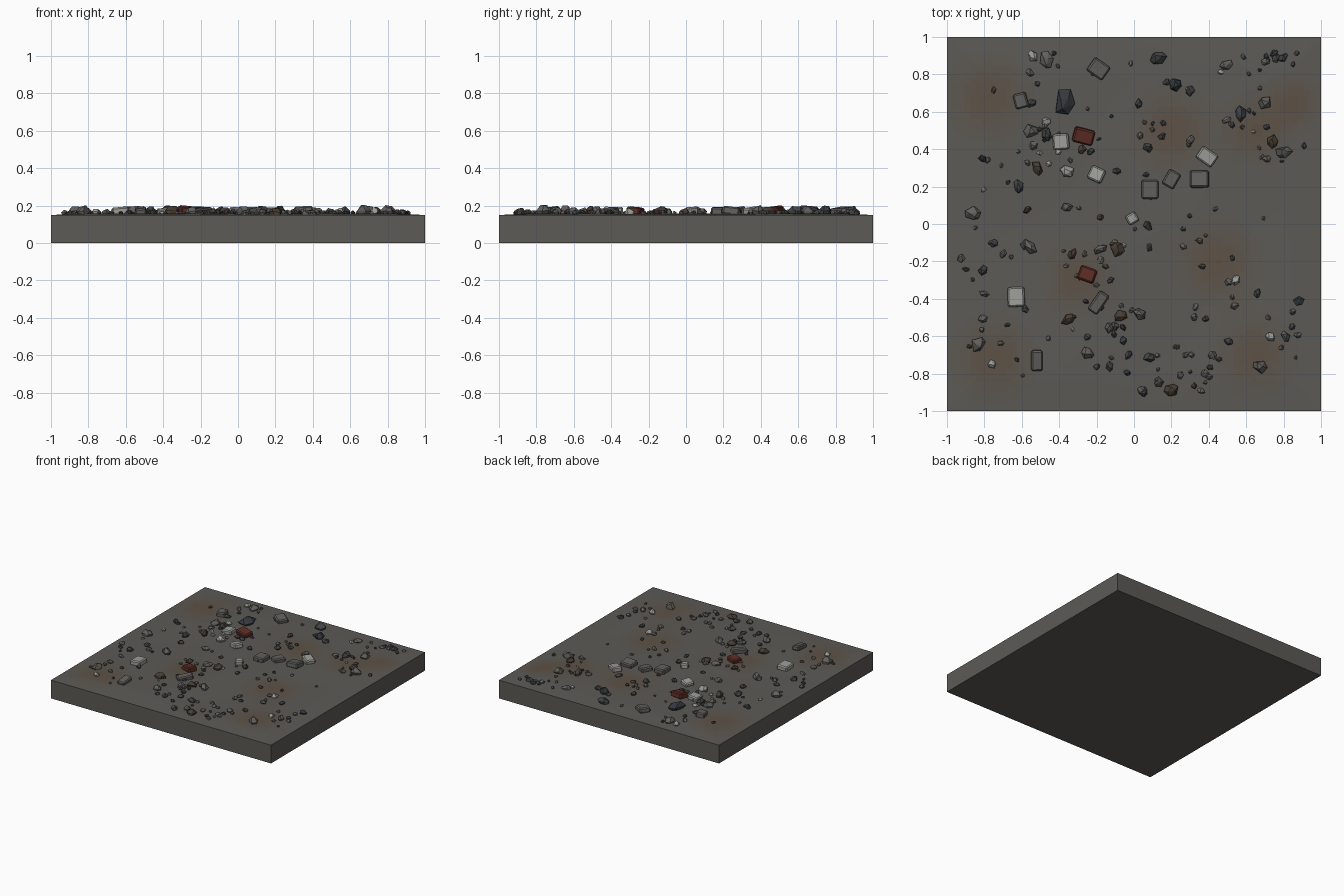
import bpy, bmesh, math, random
from mathutils import Vector, Matrix

if "Cube" in bpy.data.objects:
    bpy.data.objects.remove(bpy.data.objects["Cube"])

random.seed(11)


def mat(name, r, g, b):
    m = bpy.data.materials.new(name)
    m.diffuse_color = (r, g, b, 1)
    m.use_nodes = True
    m.node_tree.nodes["Principled BSDF"].inputs["Base Color"].default_value = m.diffuse_color
    return m


COL = {
    "grey": mat("grey_stone", .12, .118, .11),
    "dark": mat("dark_stone", .055, .058, .06),
    "pale": mat("pale_stone", .34, .34, .32),
    "brown": mat("brown_stone", .065, .048, .035),
    "red": mat("red_brick", .11, .026, .018),
    "blue": mat("slate", .035, .04, .048),
}


def ground(x, y):
    edge = min(1, 6 * (1 - max(abs(x), abs(y))))
    return .15 + max(0, edge) * (.007 + .002 * math.sin(5 * x + 1) * math.cos(4 * y))


def finish(bm, name, mats):
    me = bpy.data.meshes.new(name)
    bmesh.ops.recalc_face_normals(bm, faces=bm.faces)
    bm.to_mesh(me)
    bm.free()
    for m in mats:
        me.materials.append(m)
    ob = bpy.data.objects.new(name, me)
    bpy.context.collection.objects.link(ob)
    return ob


# Slab: gently uneven top with straight sides and stained patches
STAINS = [(-.78, .68, .3), (.2, .5, .3), (.65, .5, .25), (-.75, -.72, .3),
          (.65, -.7, .28), (.45, -.2, .3), (-.3, -.3, .25), (.85, .65, .2)]
LEVELS = 6
slab_mats = [mat("slab_%d" % i, .108 + .004 * i / 5, .103 - .022 * i / 5, .092 - .035 * i / 5)
             for i in range(LEVELS)]
bm = bmesh.new()
bmesh.ops.create_grid(bm, x_segments=64, y_segments=64, size=1)
for v in bm.verts:
    v.co.z = ground(v.co.x, v.co.y)
for f in bm.faces:
    c = f.calc_center_median()
    s = sum(math.exp(-2.5 * ((c.x - x) ** 2 + (c.y - y) ** 2) / r ** 2) for x, y, r in STAINS)
    f.material_index = min(LEVELS - 1, int(s * LEVELS * .85))
rim = [e for e in bm.edges if e.is_boundary]
out = bmesh.ops.extrude_edge_only(bm, edges=rim)["geom"]
for v in out:
    if isinstance(v, bmesh.types.BMVert):
        v.co.z = 0
bmesh.ops.holes_fill(bm, edges=[e for e in bm.edges if e.is_boundary], sides=0)
for f in bm.faces:
    if f.calc_center_median().z < .1:
        f.material_index = 0
slab = finish(bm, "ground_slab", slab_mats)
bpy.context.view_layer.objects.active = slab
slab.select_set(True)
bpy.ops.object.shade_smooth_by_angle(angle=math.radians(30))

# Squared blocks and bricks: x, y, width, depth, turn in degrees
BLOCKS = {
    "grey": [(-.19, .83, .10, .085, -35), (.085, .185, .09, .10, 0), (.20, .24, .07, .09, -30),
             (.35, .24, .10, .09, 0), (-.19, -.42, .06, .12, -35), (-.52, -.73, .06, .11, 0),
             (-.605, .66, .07, .08, 15)],
    "pale": [(-.39, .44, .085, .085, 5), (-.20, .265, .08, .075, -25), (.39, .36, .10, .075, -35),
             (-.01, .03, .06, .055, 30), (-.63, -.39, .09, .105, 2)],
    "red": [(-.27, .47, .11, .08, -15), (-.25, -.27, .09, .075, -20)],
}
for col, items in BLOCKS.items():
    bm = bmesh.new()
    for x, y, w, d, turn in items:
        h = random.uniform(.038, .046)
        tilt = Matrix.Rotation(random.uniform(-.14, .14), 4, 'X') @ Matrix.Rotation(random.uniform(-.14, .14), 4, 'Y')
        m = (Matrix.Translation((x, y, ground(x, y) + h * .3))
             @ Matrix.Rotation(math.radians(turn), 4, 'Z') @ tilt @ Matrix.Diagonal((w, d, h, 1)))
        bmesh.ops.create_cube(bm, size=1, matrix=m)
    bmesh.ops.bevel(bm, geom=bm.edges[:], offset=.008, segments=1, affect='EDGES')
    finish(bm, col + "_blocks", [COL[col]])


# Angular stone: hull of jittered points on a squashed ball
def stone(bm, x, y, s):
    turn = random.uniform(0, 6.28)
    h = min(s * random.uniform(.30, .42), .032)
    sx, sy = s * random.uniform(.48, .6), s * random.uniform(.36, .5)
    pts = []
    n = random.randint(5, 6)
    for z, r, k in ((-.7, .75, n), (.1, 1, n), (.85, .5, 3)):
        a0 = random.uniform(0, 6.28)
        for i in range(k):
            a = a0 + 6.28 * (i + random.uniform(-.25, .25)) / k
            q = r * random.uniform(.8, 1.1)
            p = Vector((math.cos(a) * q * sx, math.sin(a) * q * sy, (z + random.uniform(-.2, .2)) * h))
            p.rotate(Matrix.Rotation(turn, 3, 'Z'))
            pts.append(bm.verts.new(p + Vector((x, y, ground(x, y) + h * .4))))
    res = bmesh.ops.convex_hull(bm, input=pts)
    junk = {g for g in res["geom_interior"] + res["geom_unused"] if isinstance(g, bmesh.types.BMVert)}
    bmesh.ops.delete(bm, geom=list(junk), context='VERTS')


# Larger stones: x, y, size
STONES = {
    "grey": [(-.47, .875, .09), (.49, .85, .07), (.70, .65, .08), (.80, .385, .09), (-.55, .50, .09),
             (-.86, .055, .09), (-.56, -.12, .08), (-.70, -.16, .05), (.03, -.48, .08), (-.13, -.555, .06),
             (-.25, -.69, .08), (-.83, -.64, .09), (.04, -.89, .05), (.81, -.60, .06), (.67, -.76, .08),
             (.42, -.70, .05), (.38, -.80, .05), (.35, -.09, .05), (-.36, .09, .06), (-.18, -.135, .07)],
    "dark": [(.125, .885, .09), (.57, .59, .08), (-.465, .48, .08), (.085, -.715, .065), (.075, .41, .06),
             (.30, .71, .06), (-.615, .20, .07), (.76, .89, .05), (.80, .89, .06), (-.81, -.25, .06)],
    "brown": [(-.515, .30, .085), (-.07, -.49, .08), (-.35, -.51, .08), (.20, -.89, .08),
              (-.09, -.135, .08), (.075, -.01, .06), (.74, .44, .08), (-.28, .40, .06), (-.33, -.16, .06)],
    "pale": [(-.355, .28, .08), (.545, -.30, .06), (-.76, -.75, .05), (.73, -.605, .06), (-.54, .90, .06)],
    "blue": [(-.375, .65, .14), (.22, .745, .08), (.88, -.41, .06), (-.81, .35, .05)],
}
bms = {c: bmesh.new() for c in STONES}
centres = []
for col, items in STONES.items():
    for x, y, s in items:
        stone(bms[col], x, y, s)
        centres.append((x, y))

# Small chips scattered in loose clusters round the larger stones
made = 0
while made < 165:
    if random.random() < .6:
        cx, cy = random.choice(centres)
        x, y = random.gauss(cx, .08), random.gauss(cy, .08)
    else:
        x, y = random.uniform(-.92, .92), random.uniform(-.92, .92)
    if max(abs(x), abs(y)) > .93:
        continue
    col = random.choices(["grey", "dark", "brown", "pale", "blue"], [10, 7, 2, 1, 1])[0]
    stone(bms[col], x, y, random.choice((.025, .03, .035, .04, .05)))
    made += 1
for col, b in bms.items():
    finish(b, col + "_rubble", [COL[col]])
